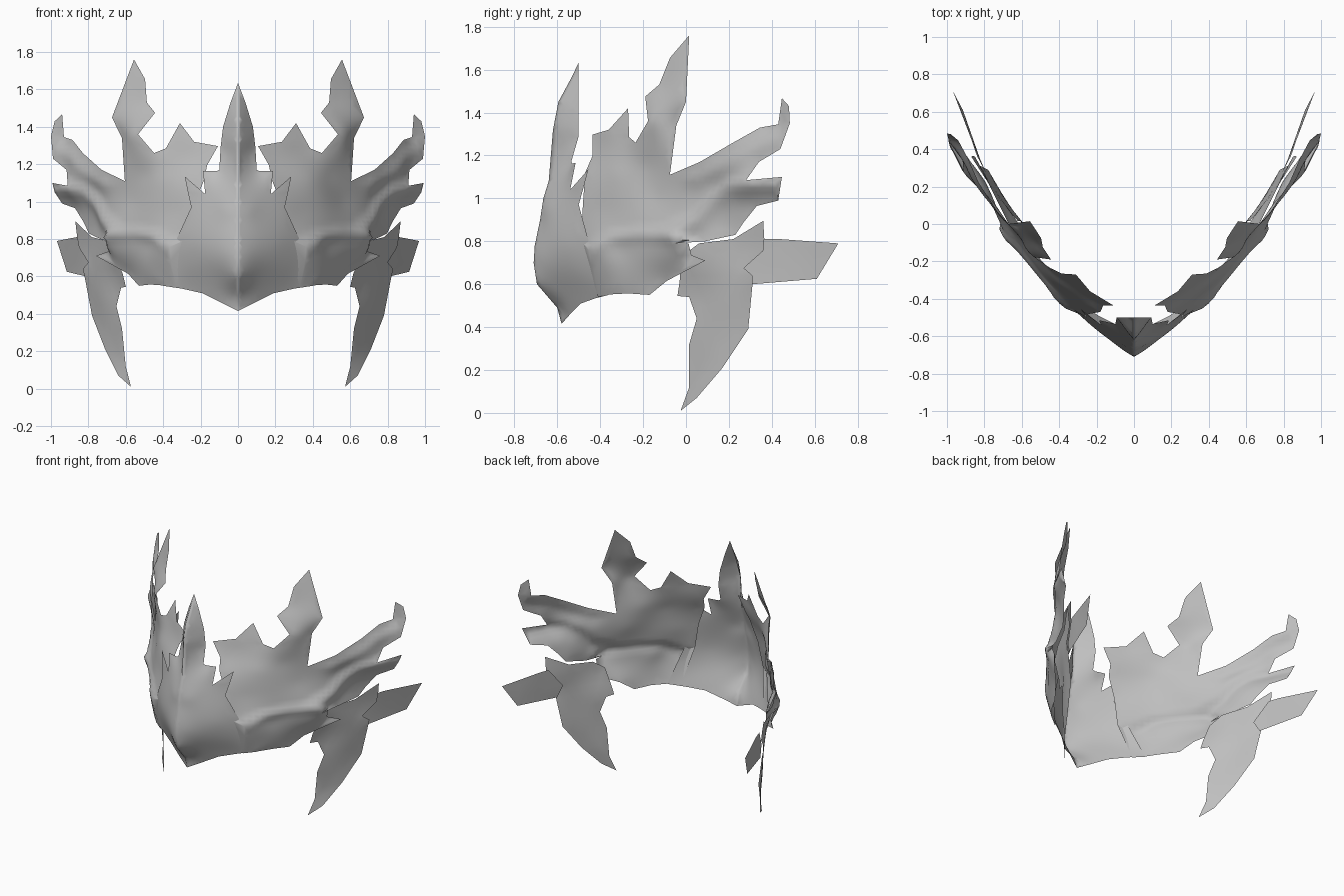
import bpy, math
from mathutils import Vector
from mathutils.geometry import delaunay_2d_cdt

if "Cube" in bpy.data.objects:
    bpy.data.objects.remove(bpy.data.objects["Cube"])

grey = bpy.data.materials.new("mask_grey")
grey.diffuse_color = (0.52, 0.52, 0.52, 1)
grey.use_nodes = True
grey.node_tree.nodes["Principled BSDF"].inputs["Base Color"].default_value = grey.diffuse_color


def solve(A, b):
    """Gaussian elimination with pivoting."""
    n = len(b)
    M = [row[:] + [v] for row, v in zip(A, b)]
    for i in range(n):
        p = max(range(i, n), key=lambda r: abs(M[r][i]))
        M[i], M[p] = M[p], M[i]
        for r in range(i + 1, n):
            f = M[r][i] / M[i][i]
            if f:
                M[r] = [a - f * c for a, c in zip(M[r], M[i])]
    x = [0.0] * n
    for i in reversed(range(n)):
        x[i] = (M[i][n] - sum(M[i][j] * x[j] for j in range(i + 1, n))) / M[i][i]
    return x


def spline_surface(pts, vals, smooth):
    """Thin plate spline through scattered points."""
    def k(a, b):
        d = (a - b).length_squared
        return d * math.log(d) if d > 1e-12 else 0.0
    n = len(pts)
    A = [[k(p, q) + (smooth if i == j else 0) for j, q in enumerate(pts)] + [1, p.x, p.y]
         for i, p in enumerate(pts)]
    for row in ([1] * n, [p.x for p in pts], [p.y for p in pts]):
        A.append(list(row) + [0, 0, 0])
    w = solve(A, list(vals) + [0, 0, 0])
    return lambda q: sum(w[i] * k(q, pts[i]) for i in range(n)) + w[n] + w[n + 1] * q.x + w[n + 2] * q.y


def seg_dist(p, a, b):
    """Distance to a segment, and the signed height above it."""
    d = b - a
    t = max(0, min(1, (p - a).dot(d) / d.length_squared))
    v = p - (a + d * t)
    return v.length, v.y


def sheet(name, outline, inner, axis, step, ridges=(), smooth=0.0):
    """Curved sheet cut to an outline; 'axis' is the depth coordinate, mirrored in x."""
    flat = (lambda p: Vector((p[1], p[2]))) if axis == 0 else (lambda p: Vector((p[0], p[2])))
    edge = [flat(p) for p in outline]
    ctrl = list(outline) + list(inner)
    depth = spline_surface([flat(p) for p in ctrl], [p[axis] for p in ctrl], smooth)
    n = len(edge)
    # even points inside the outline
    lo = [min(p[i] for p in edge) for i in (0, 1)]
    hi = [max(p[i] for p in edge) for i in (0, 1)]
    pts = edge[:]
    for j in range(int((hi[1] - lo[1]) / step) + 1):
        for i in range(int((hi[0] - lo[0]) / step) + 2):
            q = Vector((lo[0] + (i + 0.5 * (j % 2)) * step, lo[1] + j * step * 0.97))
            if min(seg_dist(q, edge[e - 1], edge[e])[0] for e in range(n)) > step * 0.45:
                pts.append(q)
    co, _, faces, *_ = delaunay_2d_cdt(pts, [(i, (i + 1) % n) for i in range(n)], [], 1, 1e-5)
    verts = []
    for q in co:
        q = Vector(q)
        d = depth(q)
        # raised folds with a sharper upper side
        for path, amp, width in ridges:
            path = [Vector(p) for p in path]
            r, up = min(seg_dist(q, path[e], path[e + 1]) for e in range(len(path) - 1))
            d += amp * math.exp(-(r / (width * (0.6 if up > 0 else 1.3))) ** 2)
        verts.append((d, q.x, q.y) if axis == 0 else (q.x, d, q.y))
    used = sorted({v for f in faces for v in f})
    remap = {v: i for i, v in enumerate(used)}
    me = bpy.data.meshes.new(name)
    me.from_pydata([verts[v] for v in used], [], [[remap[v] for v in f] for f in faces])
    me.update()
    # normals face outwards
    out = Vector((1, 0, 0)) if axis == 0 else Vector((0, -1, 0))
    if sum(f.normal.dot(out) * f.area for f in me.polygons) < 0:
        me.flip_normals()
    me.materials.append(grey)
    ob = bpy.data.objects.new(name, me)
    bpy.context.collection.objects.link(ob)
    m = ob.modifiers.new("mirror", 'MIRROR')
    m.merge_threshold = 0.002
    for o in bpy.context.selected_objects:
        o.select_set(False)
    ob.select_set(True)
    bpy.context.view_layer.objects.active = ob
    bpy.ops.object.shade_smooth_by_angle(angle=math.radians(50))
    return ob


# Face plate: nose, chin and central spike
face_outline = [
    (0, -.58, .415), (.09, -.54, .46), (.19, -.49, .51), (.30, -.42, .535), (.40, -.36, .55),
    (.365, -.41, .68), (.326, -.455, .805), (.25, -.50, .97), (.27, -.475, 1.06), (.285, -.455, 1.135),
    (.175, -.54, 1.04), (.187, -.515, 1.165), (.115, -.53, 1.163), (.10, -.535, 1.17),
    (.093, -.50, 1.29), (.08, -.50, 1.40), (.04, -.50, 1.53), (0, -.50, 1.635),
    (0, -.53, 1.57), (0, -.595, 1.45), (0, -.62, 1.32), (0, -.64, 1.08), (0, -.665, 1.0),
    (0, -.68, .90), (0, -.705, .78), (0, -.71, .70), (0, -.695, .60), (0, -.60, .49)]
face_inner = [(.05, -.68, .72), (.11, -.635, .75), (.22, -.55, .78), (.10, -.60, .60),
              (.06, -.645, .95), (.12, -.60, .95), (.09, -.58, 1.08), (.045, -.565, 1.32),
              (.25, -.50, .65)]
sheet("face_plate", face_outline, face_inner, 1, 0.025, smooth=0.0002)

# Side panels: crest spikes and swept wing tips
wing_outline = [
    (.33, -.41, .54), (.40, -.36, .552), (.47, -.27, .557), (.53, -.17, .55), (.588, -.09, .615),
    (.76, .09, .71), (.69, .025, .735), (.70, .012, .79), (.68, -.05, .79), (.735, .09, .80),
    (.797, .23, .83), (.825, .27, .89), (.87, .33, .965), (.936, .43, .99), (.99, .447, 1.10),
    (.89, .28, 1.085), (.915, .34, 1.17), (.985, .44, 1.23), (1.0, .484, 1.35), (.98, .48, 1.43),
    (.94, .447, 1.467), (.93, .43, 1.345), (.885, .345, 1.33), (.83, .22, 1.26), (.73, .065, 1.17),
    (.605, -.075, 1.11), (.62, -.045, 1.34), (.674, 0, 1.45), (.556, .015, 1.76),
    (.497, -.075, 1.655), (.487, -.125, 1.53), (.444, -.19, 1.475), (.535, -.177, 1.36),
    (.449, -.235, 1.26), (.385, -.265, 1.285), (.31, -.27, 1.42), (.235, -.36, 1.32),
    (.107, -.437, 1.297), (.165, -.437, 1.195), (.18, -.47, 1.12), (.235, -.48, .98),
    (.27, -.49, .80)]
wing_inner = [(.395, -.417, .75), (.56, -.20, .75), (.70, -.02, .76), (.44, -.30, 1.0),
              (.565, -.13, 1.0), (.69, .02, .95), (.48, -.30, .75), (.77, .15, 1.05),
              (.34, -.40, .95), (.38, -.33, 1.12), (.49, -.20, 1.15)]
brow = ([(-.50, .71), (-.44, .775), (-.35, .825), (-.22, .84), (-.10, .835), (-.03, .81)], .022, .03)
fold = ([(-.06, .86), (.04, .91), (.12, 1.0), (.20, 1.06), (.32, 1.075), (.42, 1.07)], .028, .045)
upper_fold = ([(.05, 1.10), (.18, 1.16), (.30, 1.24), (.44, 1.29)], .014, .04)
sheet("side_panel", wing_outline, wing_inner, 0, 0.025, (brow, fold, upper_fold), smooth=0.0003)

# Downward cheek blades
blade_outline = [
    (.572, -.025, .01), (.64, .05, .07), (.71, .17, .21), (.78, .29, .39), (.82, .31, .60),
    (.83, .31, .64), (.80, .27, .675), (.85, .36, .755), (.86, .365, .81), (.87, .36, .895),
    (.78, .22, .81), (.70, .06, .79), (.66, -.02, .73), (.615, -.03, .61), (.60, -.04, .545),
    (.625, .015, .54), (.65, .05, .44), (.62, .015, .32), (.60, .015, .12)]
sheet("cheek_blade", blade_outline, [(.72, .15, .5), (.75, .17, .68)], 0, 0.05, smooth=0.0005)

# Flat plates pointing backwards
plate_outline = [(.79, .27, .675), (.81, .31, .60), (.915, .61, .625), (.968, .71, .79),
                 (.865, .44, .81), (.84, .365, .81)]
sheet("rear_plate", plate_outline, [], 0, 0.08, smooth=0.001)
